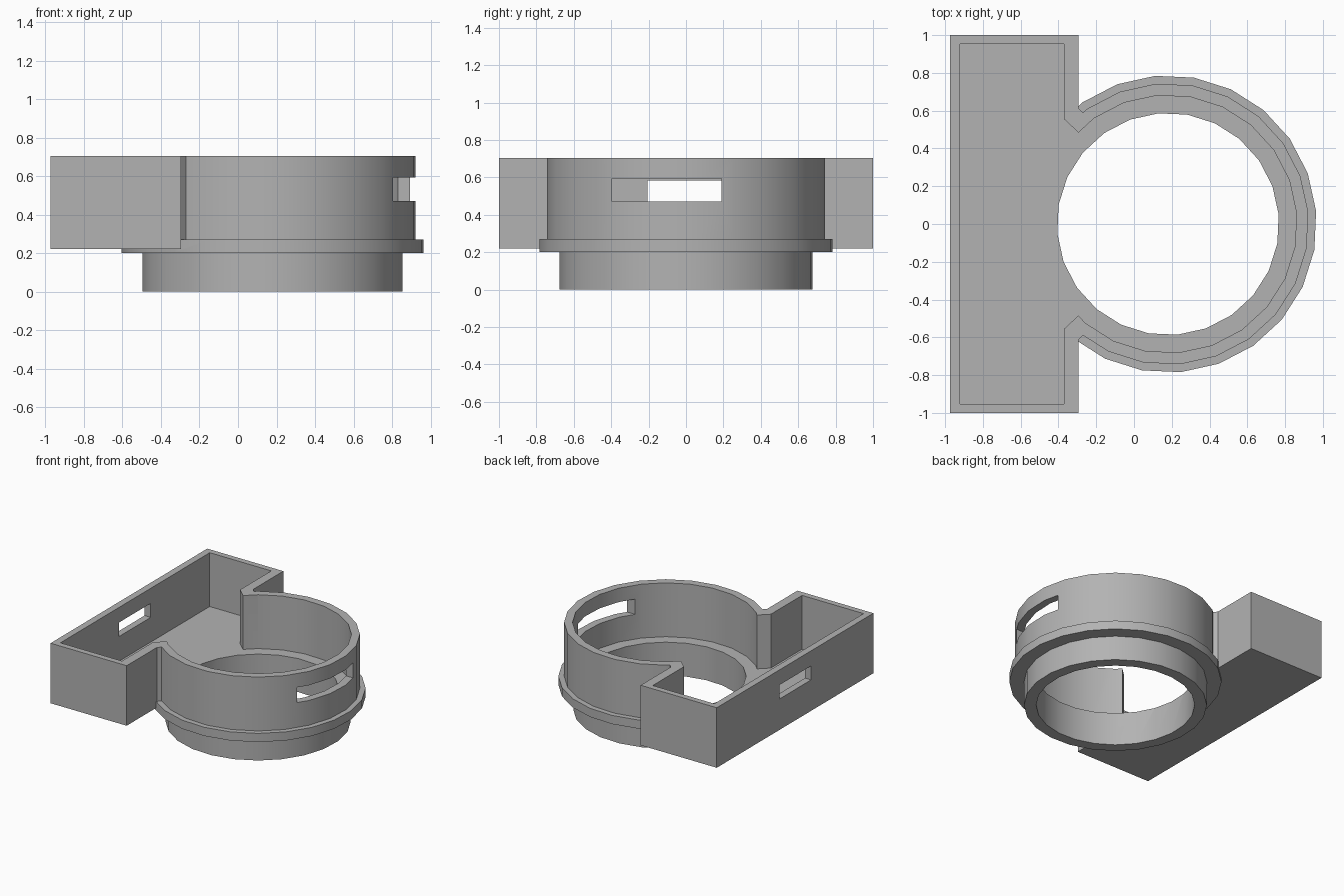
import bpy, bmesh, math

cube = bpy.data.objects.get("Cube")
if cube:
    bpy.data.objects.remove(cube, do_unlink=True)

grey = bpy.data.materials.new("mid grey")
grey.use_nodes = True
COLOUR = (0.45, 0.45, 0.45, 1)
grey.diffuse_color = COLOUR
grey.node_tree.nodes["Principled BSDF"].inputs["Base Color"].default_value = COLOUR

CENTRE_X, SIDES = 0.18, 24
TOP, FLOOR = 0.705, 0.27


def prism(name, outline, z0, z1):
    """Extrude a counter-clockwise outline from z0 to z1."""
    bm = bmesh.new()
    face = bm.faces.new([bm.verts.new((x, y, z0)) for x, y in outline])
    grown = bmesh.ops.extrude_face_region(bm, geom=[face])["geom"]
    bmesh.ops.translate(bm, vec=(0, 0, z1 - z0),
                        verts=[g for g in grown if isinstance(g, bmesh.types.BMVert)])
    bmesh.ops.recalc_face_normals(bm, faces=bm.faces)
    mesh = bpy.data.meshes.new(name)
    bm.to_mesh(mesh)
    bm.free()
    mesh.materials.append(grey)
    obj = bpy.data.objects.new(name, mesh)
    bpy.context.collection.objects.link(obj)
    return obj


def ring(radius):
    angles = [math.radians(5) + math.tau * i / SIDES for i in range(SIDES)]
    return [(CENTRE_X + radius * math.cos(a), radius * math.sin(a)) for a in angles]


def rect(x0, x1, y0, y1):
    return [(x0, y0), (x1, y0), (x1, y1), (x0, y1)]


def mirrored(points):
    """Close a +y outline, listed by rising x, with its -y reflection."""
    return [(x, -y) for x, y in points] + points[::-1]


def combine(target, tool, operation):
    mod = target.modifiers.new(tool.name, "BOOLEAN")
    mod.operation, mod.solver, mod.object = operation, "EXACT", tool
    bpy.context.view_layer.objects.active = target
    bpy.ops.object.modifier_apply(modifier=mod.name)
    bpy.data.objects.remove(tool, do_unlink=True)


# Solid outer shape: side box, round wall, corner webs, flange and spigot
housing = prism("housing", rect(-0.975, -0.295, -1, 1), 0.22, TOP)
for part in (
    prism("round_wall", ring(0.745), 0.24, TOP),
    prism("corner_webs", mirrored([(-0.32, 0.62), (-0.295, 0.615), (-0.265, 0.583), (-0.2, 0.55)]), 0.24, TOP),
    prism("flange", ring(0.787), 0.2, FLOOR),
    prism("spigot", ring(0.678), 0, 0.23),
):
    combine(housing, part, "UNION")

# Hollow interior, through bore and the two slots
for cutter in (
    prism("box_cavity", rect(-0.92, -0.37, -0.953, 0.953), FLOOR, 1),
    prism("round_cavity", ring(0.683), FLOOR, 1),
    prism("throat", mirrored([(-0.4, 0.555), (-0.37, 0.555), (-0.295, 0.485), (-0.2, 0.4)]), FLOOR, 1),
    prism("bore", ring(0.588), -0.1, 1),
    prism("curved_wall_slot", rect(0.7, 1.1, -0.395, 0.19), 0.47, 0.593),
    prism("box_wall_slot", rect(-1.1, -0.8, -0.205, 0.2), 0.47, 0.583),
):
    combine(housing, cutter, "DIFFERENCE")

# Smooth round walls with crisp edges
bpy.ops.object.select_all(action="DESELECT")
housing.select_set(True)
bpy.context.view_layer.objects.active = housing
bpy.ops.object.shade_smooth_by_angle(angle=math.radians(30))
